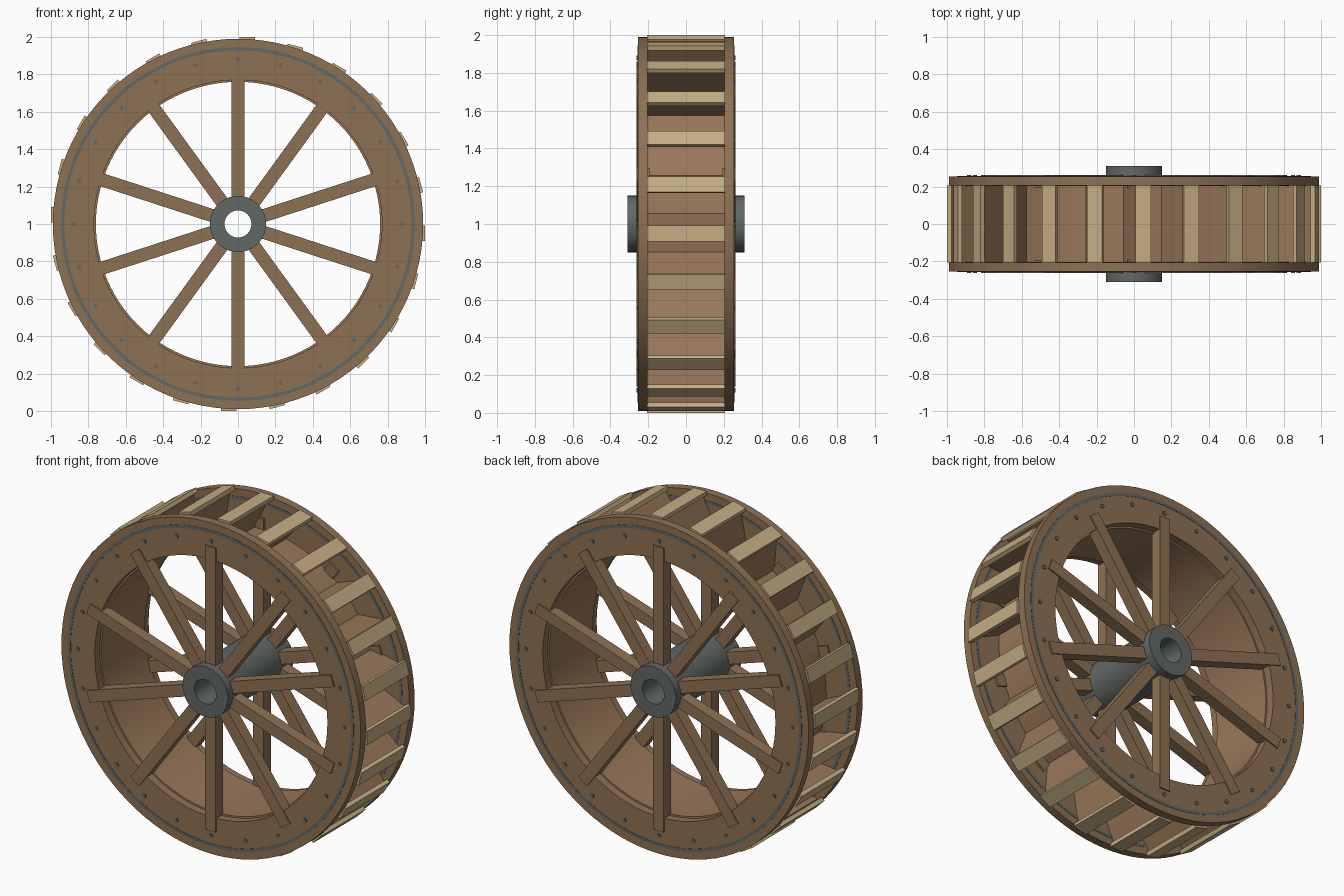
import bpy, bmesh
from math import radians, sin, cos, pi
from mathutils import Matrix

if "Cube" in bpy.data.objects:
    bpy.data.objects.remove(bpy.data.objects["Cube"])


def material(name, rgb):
    m = bpy.data.materials.new(name)
    m.diffuse_color = (*rgb, 1)
    m.use_nodes = True
    m.node_tree.nodes["Principled BSDF"].inputs["Base Color"].default_value = m.diffuse_color
    return m


WOOD = material("wood", (0.27, 0.167, 0.088))
INNER = material("inner_wood", (0.32, 0.185, 0.1))
PALE = material("pale_wood", (0.55, 0.42, 0.23))
IRON = material("iron", (0.12, 0.14, 0.13))
AXLE = Matrix.Translation((0, 0, 1))   # wheel centre, axis along y
STEP = 360 / 24


def add(name, bm, mat):
    bmesh.ops.recalc_face_normals(bm, faces=bm.faces)
    me = bpy.data.meshes.new(name)
    bm.to_mesh(me)
    bm.free()
    me.materials.append(mat)
    ob = bpy.data.objects.new(name, me)
    bpy.context.collection.objects.link(ob)
    return ob


def ring(name, r0, r1, y0, y1, mat, n=96):
    """Rectangular profile turned around the axle."""
    bm = bmesh.new()
    prof = [(r0, y0), (r1, y0), (r1, y1), (r0, y1)]
    loops = [[bm.verts.new((r * cos(2 * pi * i / n), y, 1 + r * sin(2 * pi * i / n)))
              for r, y in prof] for i in range(n)]
    for i in range(n):
        a, b = loops[i], loops[(i + 1) % n]
        for j in range(4):
            k = (j + 1) % 4
            bm.faces.new((a[j], a[k], b[k], b[j]))
    ob = add(name, bm, mat)
    bpy.ops.object.select_all(action='DESELECT')
    ob.select_set(True)
    bpy.context.view_layer.objects.active = ob
    bpy.ops.object.shade_smooth_by_angle(angle=radians(30))


def around(angle):
    return AXLE @ Matrix.Rotation(-radians(angle), 4, 'Y')


def boxes(name, angles, size, pos, mat, tilt=0):
    """Same box repeated around the axle; local x is radial."""
    bm = bmesh.new()
    local = (Matrix.Translation(pos) @ Matrix.Rotation(-radians(tilt), 4, 'Y')
             @ Matrix.Diagonal((*size, 1)))
    for a in angles:
        bmesh.ops.create_cube(bm, size=1, matrix=around(a) @ local)
    add(name, bm, mat)


# hub with bore, and the sole drum closing the buckets
ring("hub", 0.072, 0.15, -0.31, 0.31, IRON, 64)
ring("sole_drum", 0.76, 0.785, -0.206, 0.206, INNER)

for side, s in (("front", -1), ("back", 1)):
    # shroud ring and its iron band
    ring(side + "_rim", 0.77, 0.99, s * 0.205, s * 0.255, WOOD)
    ring(side + "_iron_band", 0.928, 0.946, s * 0.203, s * 0.257, IRON)
    # spokes
    boxes(side + "_spokes", [90 + 36 * i for i in range(10)],
          (0.72, 0.07, 0.07), (0.49, s * 0.228, 0), WOOD)
    # bolts
    bm = bmesh.new()
    for i in range(24):
        bmesh.ops.create_cone(
            bm, cap_ends=True, segments=12, radius1=0.012, radius2=0.012, depth=0.03,
            matrix=around(STEP * i) @ Matrix.Translation((0.88, s * 0.246, 0))
            @ Matrix.Rotation(pi / 2, 4, 'X'))
    add(side + "_bolts", bm, IRON)

# tilted bucket boards and the pale outer slats
slots = [STEP * i for i in range(24)]
boxes("bucket_boards", slots, (0.215, 0.414, 0.024), (0.875, 0, 0), INNER, tilt=-25)
boxes("outer_slats", slots, (0.024, 0.414, 0.084), (0.988, 0, -0.05), PALE)
